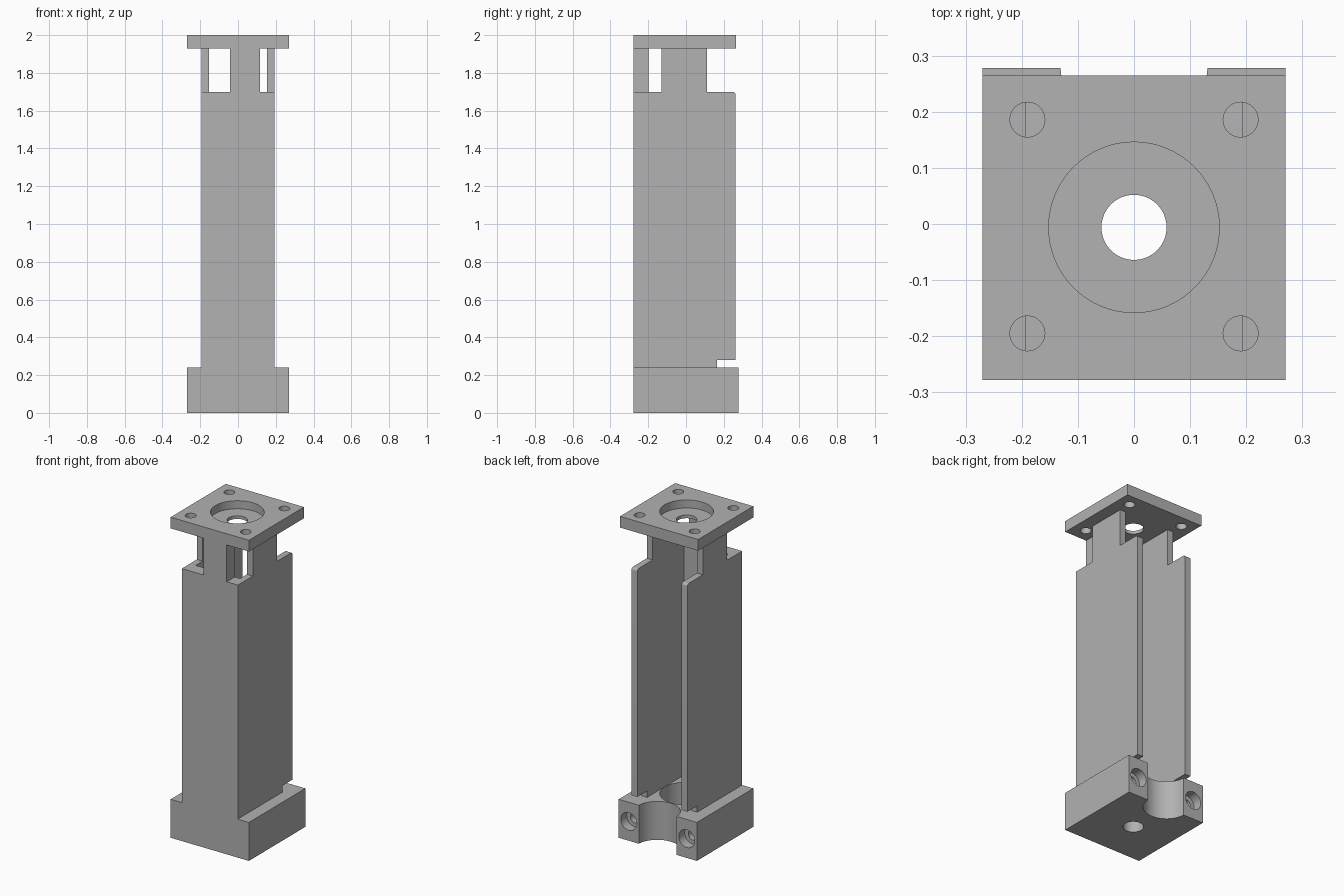
import bpy
import bmesh
from math import cos, sin, pi, radians
from mathutils import Vector, Matrix

if "Cube" in bpy.data.objects:
    bpy.data.objects.remove(bpy.data.objects["Cube"], do_unlink=True)

grey = bpy.data.materials.new("plain_grey")
grey.use_nodes = True
GREY = (0.445, 0.445, 0.445, 1.0)
grey.diffuse_color = GREY
for node in grey.node_tree.nodes:
    if node.type == 'BSDF_PRINCIPLED':
        node.inputs["Base Color"].default_value = GREY

# Shared dimensions
HALF = 0.27            # half width of base and flange
FRONT, BACK = -0.278, 0.278
WALL_X, INNER_X = 0.193, 0.153
WALL_BACK = 0.262
BASE_TOP, SHOULDER, FLANGE_Z, TOP = 0.24, 1.7, 1.93, 2.0
AXIS_Y = -0.006        # centre line of the bores


def finish(name, bm):
    bmesh.ops.recalc_face_normals(bm, faces=bm.faces)
    mesh = bpy.data.meshes.new(name)
    bm.to_mesh(mesh)
    bm.free()
    obj = bpy.data.objects.new(name, mesh)
    bpy.context.collection.objects.link(obj)
    mesh.materials.append(grey)
    return obj


def extrude(name, points, offset):
    """Extrude a closed outline of 3D points along an offset."""
    bm = bmesh.new()
    face = bm.faces.new([bm.verts.new(p) for p in points])
    geom = bmesh.ops.extrude_face_region(bm, geom=[face])["geom"]
    moved = [g for g in geom if isinstance(g, bmesh.types.BMVert)]
    bmesh.ops.translate(bm, vec=Vector(offset), verts=moved)
    return finish(name, bm)


def box(name, x0, x1, y0, y1, z0, z1):
    outline = [(x0, y0, z0), (x1, y0, z0), (x1, y1, z0), (x0, y1, z0)]
    return extrude(name, outline, (0, 0, z1 - z0))


def drill(target, radius, start, end, along='Z'):
    """Cut a round hole between two points on a vertical or y axis."""
    start, end = Vector(start), Vector(end)
    turn = Matrix.Rotation(radians(90), 4, 'X') if along == 'Y' else Matrix()
    bm = bmesh.new()
    bmesh.ops.create_cone(bm, cap_ends=True, segments=64, radius1=radius,
                          radius2=radius, depth=(end - start).length,
                          matrix=Matrix.Translation((start + end) / 2) @ turn)
    cutter = finish("hole_cutter", bm)
    cutter.hide_render = True
    mod = target.modifiers.new("hole", 'BOOLEAN')
    mod.operation, mod.solver, mod.object = 'DIFFERENCE', 'EXACT', cutter
    bpy.context.view_layer.objects.active = target
    bpy.ops.object.modifier_apply(modifier=mod.name)
    bpy.data.objects.remove(cutter, do_unlink=True)


def smooth(obj):
    bpy.ops.object.select_all(action='DESELECT')
    obj.select_set(True)
    bpy.context.view_layer.objects.active = obj
    bpy.ops.object.shade_smooth_by_angle(angle=radians(30))


# Base block: central bore, rounded rear notch, counterbored ears
base = box("base_block", -HALF, HALF, FRONT, BACK, 0, BASE_TOP)
drill(base, 0.152, (0, AXIS_Y, 0.07), (0, AXIS_Y, 0.4))
drill(base, 0.058, (0, AXIS_Y, -0.1), (0, AXIS_Y, 0.2))
drill(base, 0.131, (0, 0.283, -0.1), (0, 0.283, 0.4))
for side in (-1, 1):
    x = side * 0.2
    drill(base, 0.055, (x, 0.22, 0.12), (x, 0.4, 0.12), 'Y')
    drill(base, 0.03, (x, 0.08, 0.12), (x, 0.3, 0.12), 'Y')
smooth(base)

# Top flange: recess, central hole and four screw holes
flange = box("top_flange", -HALF, HALF, FRONT, 0.265, FLANGE_Z, TOP)
drill(flange, 0.152, (0, AXIS_Y, TOP - 0.05), (0, AXIS_Y, 2.2))
drill(flange, 0.058, (0, AXIS_Y, 1.8), (0, AXIS_Y, 2.2))
for x in (-0.19, 0.19):
    for y in (-0.195, 0.186):
        drill(flange, 0.031, (x, y, 1.8), (x, y, 2.2))
smooth(flange)

# Side walls: foot slot at the rear, rounded rear shoulder, neck tab on top
R = 0.016
corner = [(WALL_BACK - R + R * cos(a), SHOULDER - R + R * sin(a))
          for a in (i * pi / 12 for i in range(7))]
side_outline = [(FRONT, BASE_TOP), (0.165, BASE_TOP), (0.165, 0.28),
                (WALL_BACK, 0.28)] + corner + [
    (0.11, SHOULDER), (0.11, FLANGE_Z), (-0.13, FLANGE_Z),
    (-0.13, SHOULDER), (FRONT, SHOULDER)]
for name, x in (("left_wall", INNER_X), ("right_wall", -WALL_X)):
    wall = extrude(name, [(x, y, z) for y, z in side_outline],
                   (WALL_X - INNER_X, 0, 0))
    smooth(wall)

# Front wall with its off-centre neck tab
front_outline = [(-INNER_X, BASE_TOP), (INNER_X, BASE_TOP),
                 (INNER_X, SHOULDER), (0.117, SHOULDER), (0.117, FLANGE_Z),
                 (-0.042, FLANGE_Z), (-0.042, SHOULDER),
                 (-INNER_X, SHOULDER)]
extrude("front_wall", [(x, FRONT, z) for x, z in front_outline], (0, 0.08, 0))
